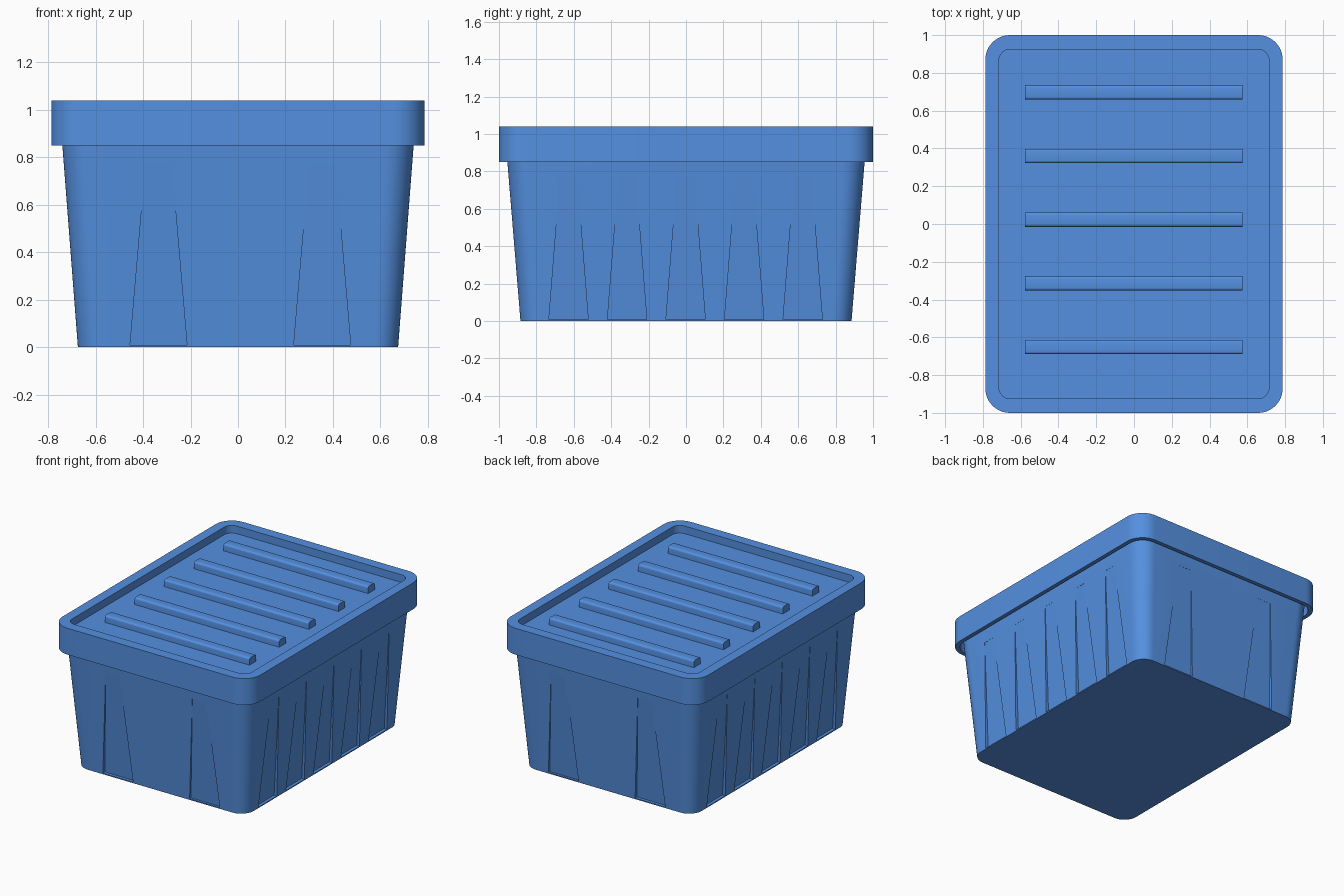
import bpy, bmesh
from math import sin, cos, pi, radians

if "Cube" in bpy.data.objects:
    bpy.data.objects.remove(bpy.data.objects["Cube"])

blue = bpy.data.materials.new("blue_plastic")
blue.diffuse_color = (0.09, 0.28, 0.75, 1)
blue.use_nodes = True
blue.node_tree.nodes["Principled BSDF"].inputs["Base Color"].default_value = blue.diffuse_color


def make_object(name, bm):
    bmesh.ops.recalc_face_normals(bm, faces=bm.faces)
    me = bpy.data.meshes.new(name)
    bm.to_mesh(me)
    bm.free()
    me.materials.append(blue)
    ob = bpy.data.objects.new(name, me)
    bpy.context.collection.objects.link(ob)
    return ob


def activate(ob):
    bpy.ops.object.select_all(action='DESELECT')
    ob.select_set(True)
    bpy.context.view_layer.objects.active = ob


def smooth(ob):
    activate(ob)
    bpy.ops.object.shade_smooth_by_angle(angle=radians(30))


def ring(bm, hx, hy, r, z, n=12):
    """Rounded rectangle of vertices with half sizes hx, hy."""
    out = []
    for k, (sx, sy) in enumerate([(1, 1), (-1, 1), (-1, -1), (1, -1)]):
        for i in range(n + 1):
            a = (k + i / n) * pi / 2
            out.append(bm.verts.new((sx * (hx - r) + r * cos(a),
                                     sy * (hy - r) + r * sin(a), z)))
    return out


def loft(name, sections):
    """Skin a stack of rounded rectangles, capped at both ends."""
    bm = bmesh.new()
    rings = [ring(bm, *s) for s in sections]
    for a, b in zip(rings, rings[1:]):
        for i in range(len(a)):
            j = (i + 1) % len(a)
            bm.faces.new((a[i], a[j], b[j], b[i]))
    bm.faces.new(rings[0])
    bm.faces.new(rings[-1])
    return make_object(name, bm)


# Tapered hollow tub
tub = loft("tub", [
    (0.675, 0.885, 0.10, 0.0),
    (0.747, 0.962, 0.12, 0.935),
    (0.717, 0.932, 0.09, 0.935),
    (0.645, 0.855, 0.07, 0.03),
])

# Tapering grooves, deepest at the bottom and fading out near the lid
cut = bmesh.new()


def groove(axis, side, centre, half_bottom, half_top, depth):
    base, slope = ((0.675, 0.077), (0.885, 0.0824))[axis]
    verts = []
    for z, half, d in ((0.008, half_bottom, depth), (0.77, half_top, 0.001)):
        wall = base + slope * z
        for u, w in ((-half, wall - d), (half, wall - d),
                     (half, wall + 0.1), (-half, wall + 0.1)):
            p = (side * w, centre + u, z) if axis == 0 else (centre + u, side * w, z)
            verts.append(cut.verts.new(p))
    for f in ((0, 1, 2, 3), (4, 5, 6, 7), (0, 1, 5, 4),
              (1, 2, 6, 5), (2, 3, 7, 6), (3, 0, 4, 7)):
        cut.faces.new([verts[i] for i in f])


for side in (-1, 1):
    for i in range(-2, 3):
        groove(0, side, 0.313 * i - 0.002, 0.105, 0.045, 0.022)
    groove(1, side, -0.335, 0.12, 0.055, 0.022)
    groove(1, side, 0.355, 0.12, 0.055, 0.016)
cutter = make_object("groove_cutter", cut)
cutter.hide_render = True
mod = tub.modifiers.new("grooves", 'BOOLEAN')
mod.operation = 'DIFFERENCE'
mod.solver = 'EXACT'
mod.object = cutter
activate(tub)
bpy.ops.object.modifier_apply(modifier=mod.name)
bpy.data.objects.remove(cutter, do_unlink=True)
smooth(tub)

# Lid with hanging skirt and recessed top panel
lid = loft("lid", [
    (0.758, 0.971, 0.11, 0.94),
    (0.758, 0.971, 0.11, 0.85),
    (0.787, 1.0, 0.13, 0.85),
    (0.787, 1.0, 0.13, 1.04),
    (0.715, 0.925, 0.06, 1.04),
    (0.715, 0.925, 0.06, 0.985),
])
smooth(lid)

# Raised bars across the lid, rounded along their long top edges
half, top, r = 0.038, 1.035, 0.014
profile = [(-half, 0.975), (half, 0.975)]
for k in (0, 1):
    for i in range(5):
        a = (k + i / 4) * pi / 2
        profile.append(((half - r) * (1, -1)[k] + r * cos(a), top - r + r * sin(a)))
for n in range(5):
    y = 0.697 - 0.337 * n
    bm = bmesh.new()
    ends = [[bm.verts.new((x, y + u, z)) for u, z in profile] for x in (-0.577, 0.574)]
    for i in range(len(profile)):
        j = (i + 1) % len(profile)
        bm.faces.new((ends[0][i], ends[0][j], ends[1][j], ends[1][i]))
    for e in ends:
        bm.faces.new(e)
    smooth(make_object(f"lid_bar_{n + 1}", bm))
